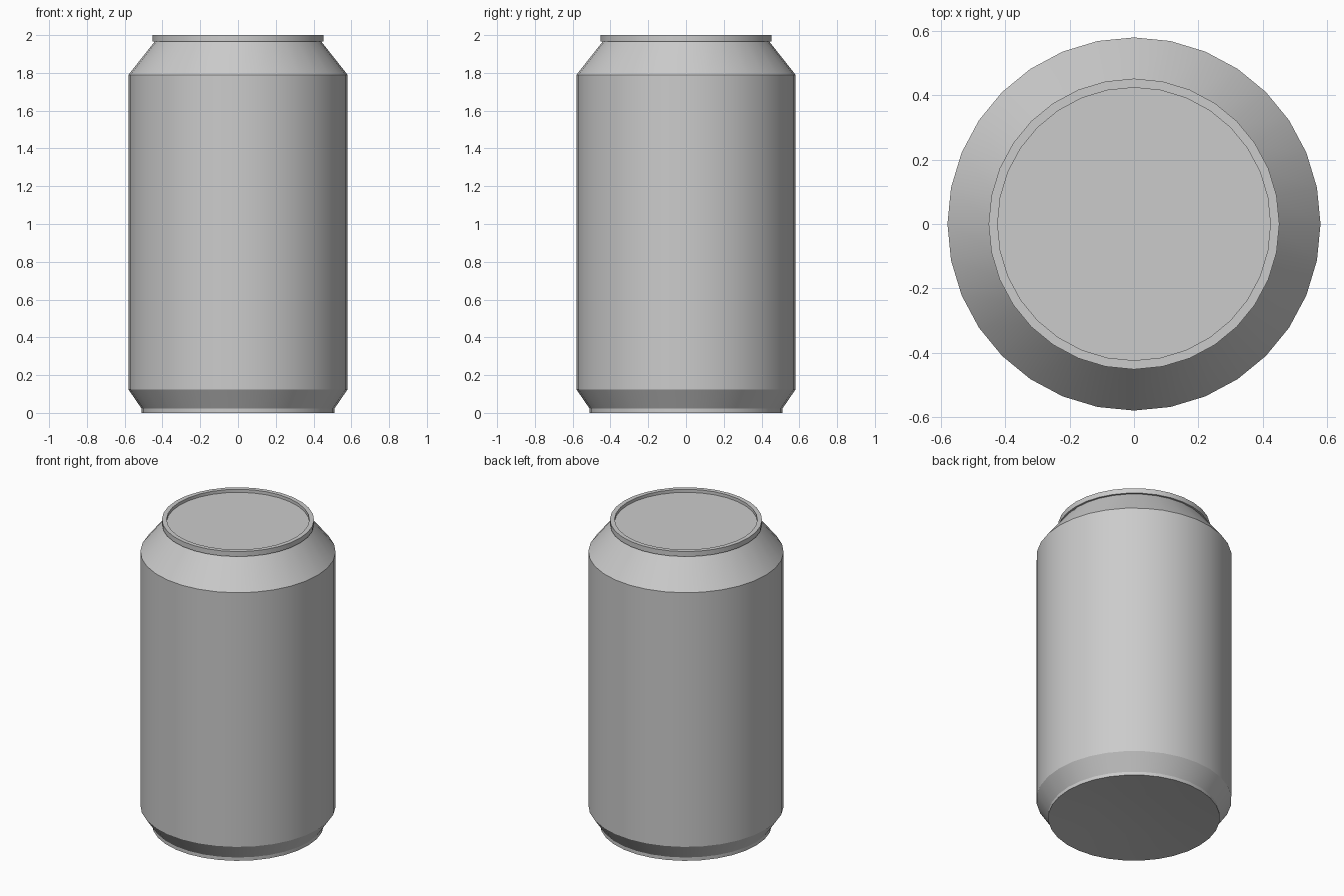
import bpy, bmesh, math

if "Cube" in bpy.data.objects:
    bpy.data.objects.remove(bpy.data.objects["Cube"])

SIDES = 32


def lathe(name, profile, angle=20):
    """Spin a (radius, z) profile around z; radius 0 closes to a point."""
    bm = bmesh.new()
    verts = [bm.verts.new((r, 0, z)) for r, z in profile]
    edges = [bm.edges.new(pair) for pair in zip(verts, verts[1:])]
    bmesh.ops.spin(bm, geom=verts + edges, cent=(0, 0, 0), axis=(0, 0, 1),
                   angle=math.tau, steps=SIDES, use_duplicate=False)
    bmesh.ops.remove_doubles(bm, verts=bm.verts, dist=0.0005)
    bmesh.ops.recalc_face_normals(bm, faces=bm.faces)
    mesh = bpy.data.meshes.new(name)
    bm.to_mesh(mesh)
    bm.free()
    obj = bpy.data.objects.new(name, mesh)
    bpy.context.collection.objects.link(obj)
    bpy.ops.object.select_all(action='DESELECT')
    obj.select_set(True)
    bpy.context.view_layer.objects.active = obj
    bpy.ops.object.shade_smooth_by_angle(angle=math.radians(angle))
    return obj


# Whole can: slightly concave base, foot, body, shoulder, rim and recessed lid
lathe("can", [
    (0, 0.03), (0.25, 0.022), (0.51, 0),      # base
    (0.51, 0.022), (0.58, 0.124),             # foot and lower taper
    (0.58, 1.79), (0.44, 1.967),              # body and shoulder
    (0.452, 1.967), (0.452, 2.0),             # rim outside
    (0.424, 2.0), (0.424, 1.98), (0, 1.98),   # rim inside and lid
])
